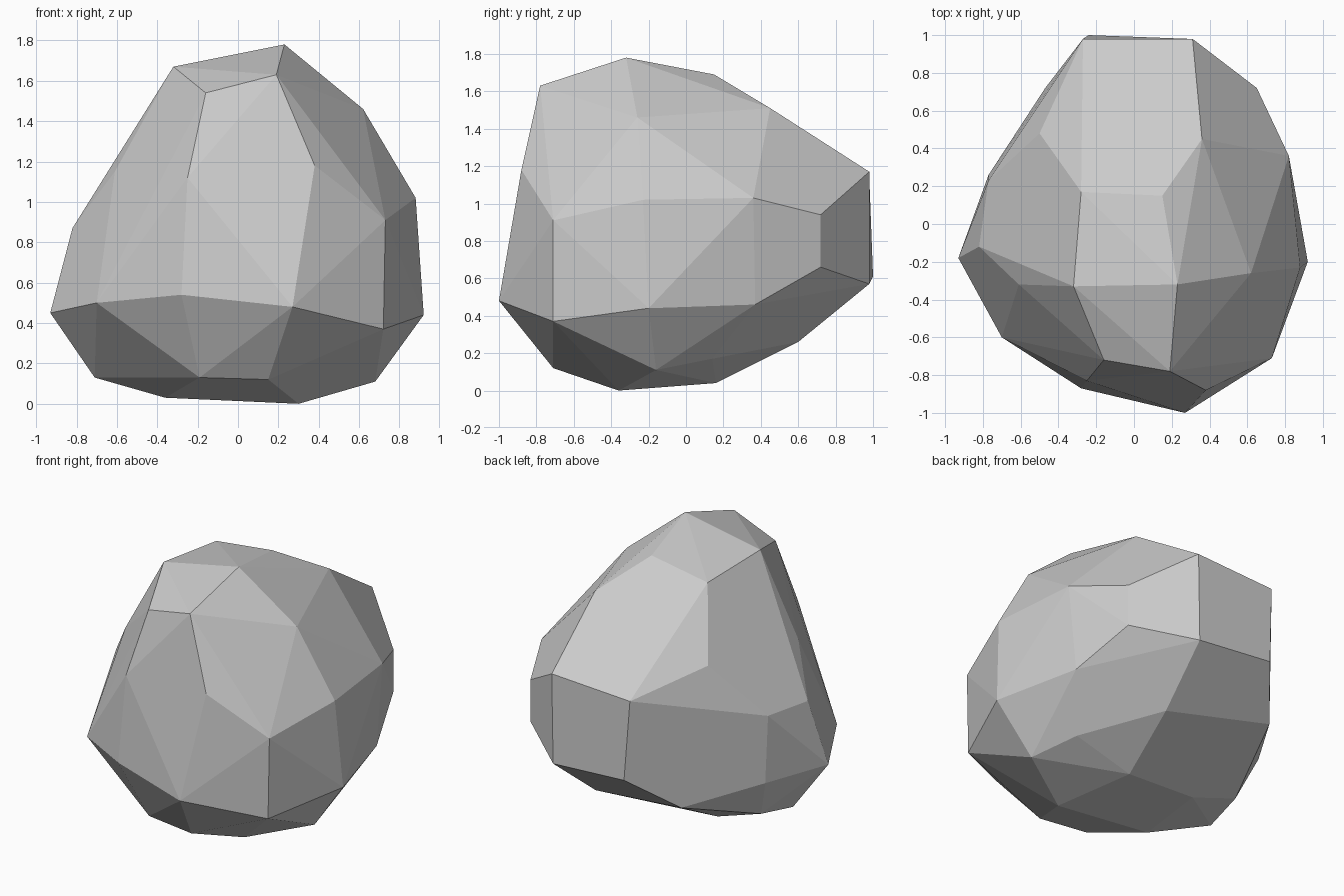
import bpy
import bmesh
from math import radians

# Remove the default cube
default_cube = bpy.data.objects.get("Cube")
if default_cube:
    bpy.data.objects.remove(default_cube, do_unlink=True)


def make_material(name, colour):
    material = bpy.data.materials.new(name)
    material.use_nodes = True
    material.diffuse_color = colour
    shader = material.node_tree.nodes["Principled BSDF"]
    shader.inputs["Base Color"].default_value = colour
    shader.inputs["Roughness"].default_value = 1
    return material


# Corner rings of the boulder, in hundredths of a unit
crown = [(-32, -33, 167), (23, -32, 178), (15, 15, 169), (-28, 17, 163)]
shoulder = [(-16, -72, 154), (19, -78, 163), (62, -26, 146), (36, 45, 151),
            (-50, 48, 125), (-61, -32, 115)]
upper_girth = [(-25, -83, 112), (38, -88, 118), (73, -71, 91), (88, -23, 102),
               (82, 36, 103), (65, 72, 94), (31, 98, 117), (-27, 98, 114),
               (-77, 23, 89), (-82, -12, 87)]
lower_girth = [(-28, -87, 54), (27, -100, 48), (72, -71, 37), (92, -20, 44),
               (77, 37, 46), (65, 72, 66), (30, 98, 57), (-24, 100, 61),
               (-47, 72, 38), (-77, 26, 45), (-93, -18, 45), (-70, -60, 50)]
underside = [(-19, -67, 13), (15, -71, 12), (68, -16, 11), (57, 14, 17),
             (25, 60, 26), (-67, 16, 18), (-71, -12, 13)]
foot = [(-36, -30, 3), (30, -36, 0), (17, 16, 4), (-34, 15, 7)]


def build_faceted_solid(name, rings, material):
    """Wrap the rings in a convex skin and merge nearly flat triangles."""
    bm = bmesh.new()
    for ring in rings:
        for corner in ring:
            bm.verts.new([value / 100 for value in corner])
    hull = bmesh.ops.convex_hull(bm, input=bm.verts[:])
    unused = {item for key in ("geom_interior", "geom_unused")
              for item in hull[key] if isinstance(item, bmesh.types.BMVert)}
    bmesh.ops.delete(bm, geom=list(unused), context="VERTS")
    bmesh.ops.dissolve_limit(bm, angle_limit=radians(4),
                             verts=bm.verts[:], edges=bm.edges[:])
    bmesh.ops.recalc_face_normals(bm, faces=bm.faces[:])
    for face in bm.faces:
        face.smooth = False
    mesh = bpy.data.meshes.new(name)
    bm.to_mesh(mesh)
    bm.free()
    mesh.materials.append(material)
    solid = bpy.data.objects.new(name, mesh)
    bpy.context.collection.objects.link(solid)
    return solid


# Boulder
stone_grey = make_material("stone_grey", (0.6, 0.6, 0.6, 1))
build_faceted_solid(
    "boulder",
    [crown, shoulder, upper_girth, lower_girth, underside, foot],
    stone_grey,
)
